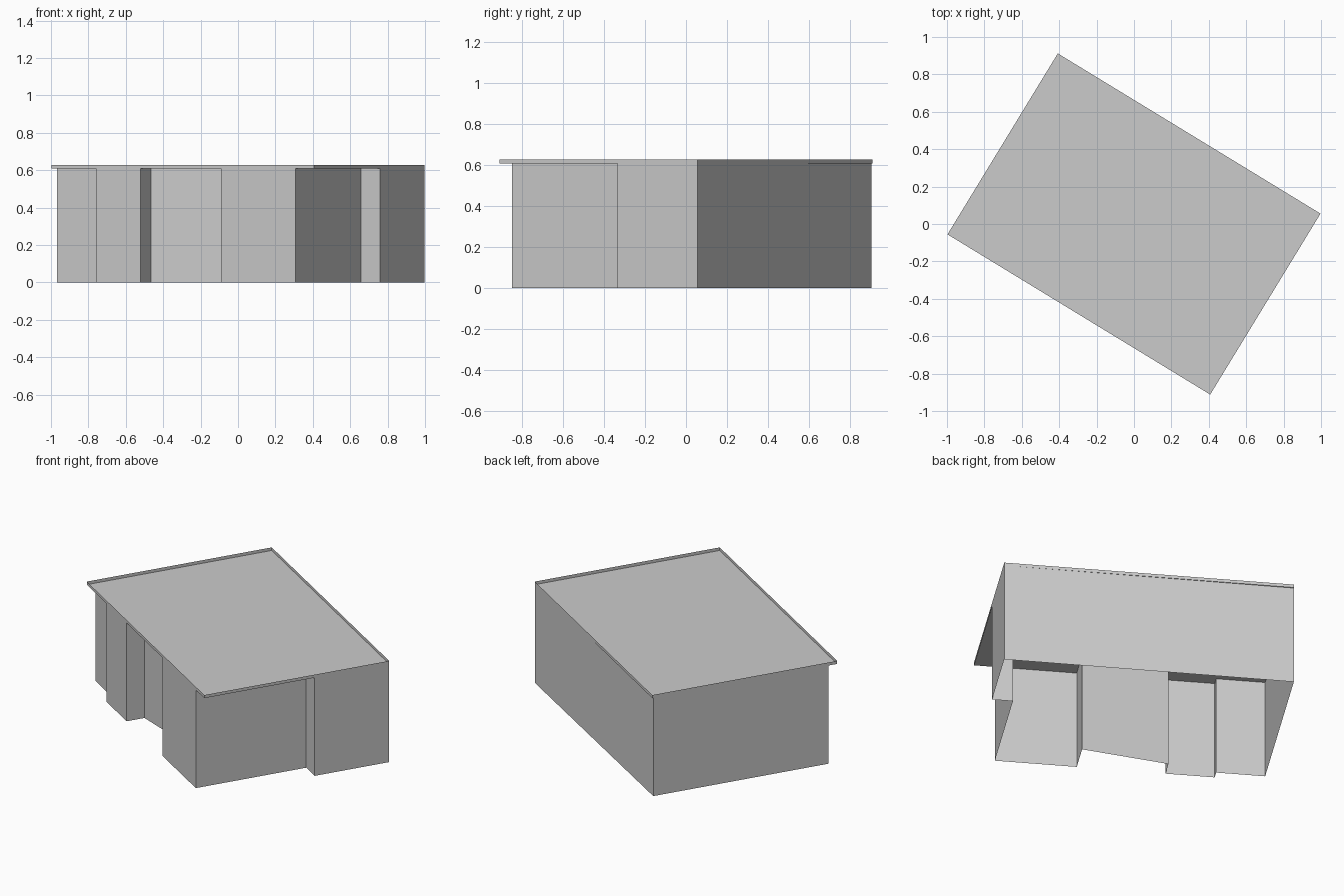
import bpy, bmesh, math
from mathutils import Matrix

cube = bpy.data.objects.get("Cube")
if cube:
    bpy.data.objects.remove(cube, do_unlink=True)

TURN = Matrix.Rotation(math.radians(-31.37), 4, 'Z')   # plan is turned on the site
HALF_L, HALF_W = 0.8225, 0.5665
WALL_TOP, RIM_TOP = 0.608, 0.627

grey = bpy.data.materials.new("plain_grey")
grey.use_nodes = True
colour = (0.6, 0.6, 0.6, 1)
grey.diffuse_color = colour
grey.node_tree.nodes["Principled BSDF"].inputs["Base Color"].default_value = colour


def extruded_outline(name, outline, bottom, top, floor=False):
    """Thin upright sheets around a counter-clockwise outline, with an optional floor."""
    bm = bmesh.new()
    low = [bm.verts.new((x, y, bottom)) for x, y in outline]
    high = [bm.verts.new((x, y, top)) for x, y in outline]
    for i in range(len(outline)):
        j = (i + 1) % len(outline)
        bm.faces.new((low[i], low[j], high[j], high[i]))
    if floor:
        bm.faces.new(low)
    bm.transform(TURN)
    mesh = bpy.data.meshes.new(name)
    bm.to_mesh(mesh)
    bm.free()
    mesh.materials.append(grey)
    obj = bpy.data.objects.new(name, mesh)
    bpy.context.collection.objects.link(obj)
    return obj


# Outer walls, open below: stepped front with a slanted entrance recess
front = -HALF_W
wall_plan = [
    (-HALF_L, -0.512), (-0.544, -0.512),        # set-back end bay
    (-0.544, front), (-0.265, front),           # projecting bay
    (-0.265, -0.457), (0.239, -0.367),          # slanted recess
    (0.239, front), (0.704, front),             # main front block
    (0.704, 0.11), (HALF_L, 0.11),              # side step
    (HALF_L, HALF_W), (-HALF_L, HALF_W - 0.006),
]
extruded_outline("walls", wall_plan, 0, WALL_TOP)

# Flat roof: a panel with a thin raised rim
roof_plan = [(-HALF_L, -HALF_W), (HALF_L, -HALF_W), (HALF_L, HALF_W), (-HALF_L, HALF_W)]
extruded_outline("roof_tray", roof_plan, WALL_TOP, RIM_TOP, floor=True)
